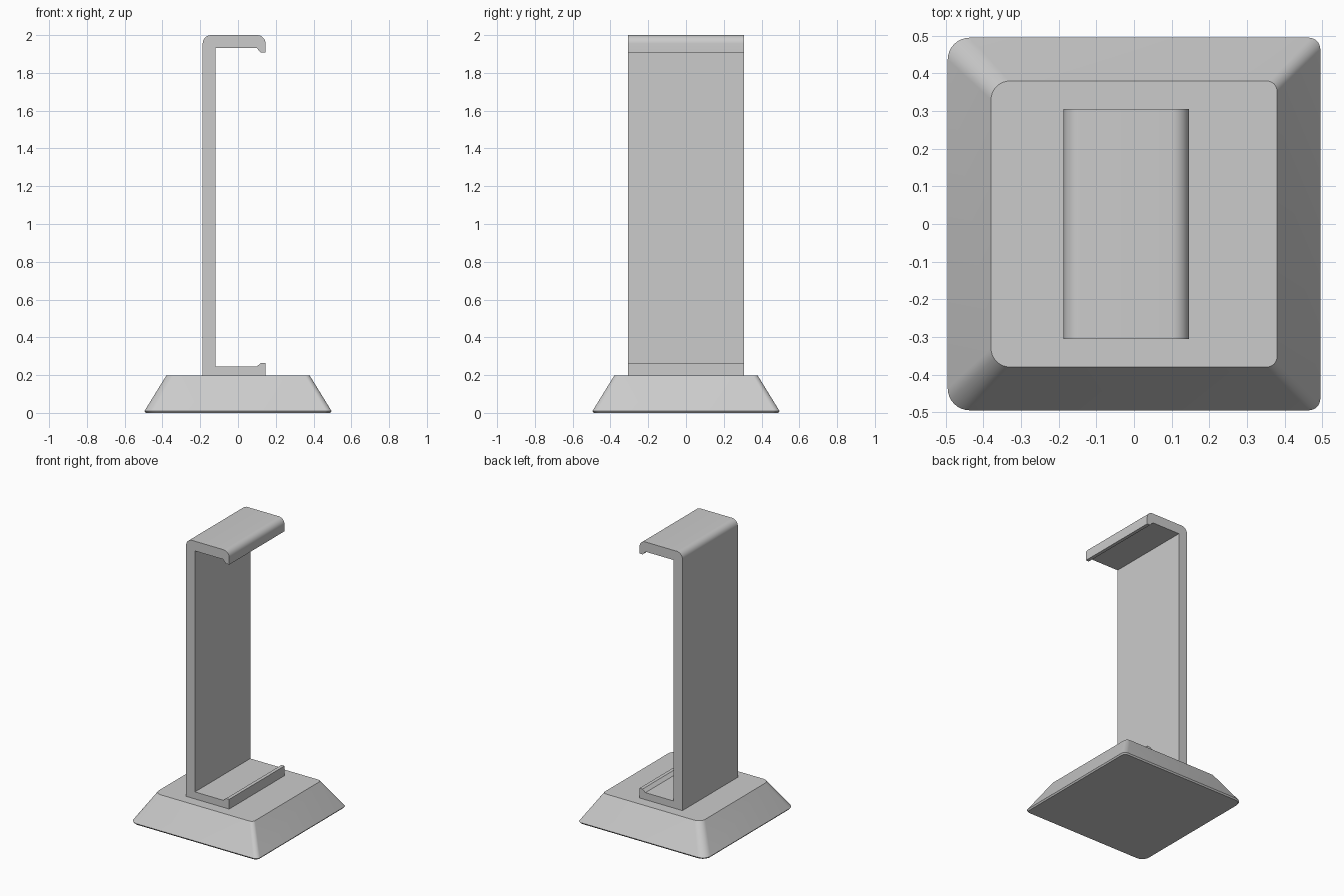
import bpy
import bmesh
from math import cos, sin, pi, radians

cube = bpy.data.objects.get("Cube")
if cube:
    bpy.data.objects.remove(cube)

grey = bpy.data.materials.new("light grey")
grey.use_nodes = True
GREY = (0.6, 0.6, 0.6, 1)
grey.diffuse_color = GREY
grey.node_tree.nodes["Principled BSDF"].inputs["Base Color"].default_value = GREY


def arc(cx, cy, r, start, steps=8):
    """Quarter circle, counter-clockwise from the start angle."""
    return [(cx + r * cos(start + pi / 2 * i / steps),
             cy + r * sin(start + pi / 2 * i / steps)) for i in range(steps + 1)]


def loft(name, rings):
    """Closed solid through rings with equal point counts."""
    bm = bmesh.new()
    loops = [[bm.verts.new(p) for p in ring] for ring in rings]
    n = len(loops[0])
    for a, b in zip(loops, loops[1:]):
        for i in range(n):
            j = (i + 1) % n
            bm.faces.new((a[i], a[j], b[j], b[i]))
    bm.faces.new(loops[0][::-1])
    bm.faces.new(loops[-1])
    bmesh.ops.recalc_face_normals(bm, faces=bm.faces)
    mesh = bpy.data.meshes.new(name)
    bm.to_mesh(mesh)
    bm.free()
    mesh.materials.append(grey)
    obj = bpy.data.objects.new(name, mesh)
    bpy.context.collection.objects.link(obj)
    bpy.ops.object.select_all(action='DESELECT')
    obj.select_set(True)
    bpy.context.view_layer.objects.active = obj
    bpy.ops.object.shade_smooth_by_angle(angle=radians(25))
    return obj


def base_ring(half, z, left_r, right_r):
    """Rounded square with larger corners on the -x side."""
    pts = []
    corners = [(1, 1, right_r), (-1, 1, left_r), (-1, -1, left_r), (1, -1, right_r)]
    for k, (sx, sy, r) in enumerate(corners):
        pts += arc(sx * (half - r), sy * (half - r), r, k * pi / 2)
    return [(x, y, z) for x, y in pts]


# Tapered base with a thin lower rim
loft("base", [
    base_ring(0.488, 0, 0.055, 0.03),
    base_ring(0.495, 0.01, 0.058, 0.03),
    base_ring(0.38, 0.197, 0.05, 0.027),
])

# Upright, top hook and lower tray as one bent profile
profile = [(-0.187, 0.19), (0.146, 0.19), (0.146, 0.265), (0.122, 0.265),
           (0.1, 0.246), (-0.119, 0.246), (-0.119, 1.932), (0.098, 1.932),
           (0.122, 1.907), (0.146, 1.907)]
profile += arc(0.101, 1.955, 0.045, 0)
profile += arc(-0.142, 1.955, 0.045, pi / 2)
loft("bracket", [[(x, y, z) for x, z in profile] for y in (-0.306, 0.306)])
